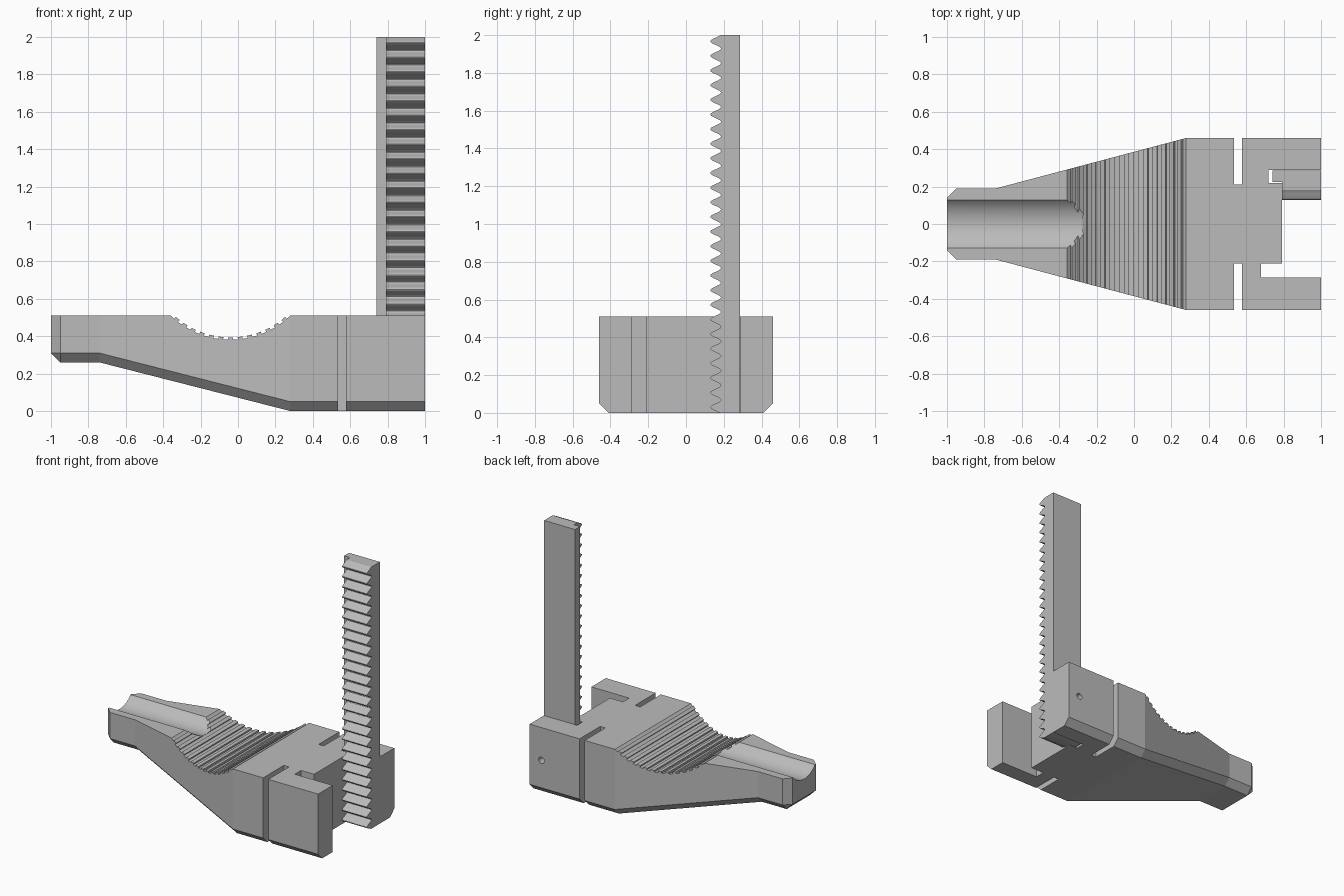
import bpy, bmesh, math
from mathutils import Vector

if "Cube" in bpy.data.objects:
    bpy.data.objects.remove(bpy.data.objects["Cube"], do_unlink=True)

TOP = 0.51
grey = bpy.data.materials.new("plain grey")
grey.use_nodes = True
grey.diffuse_color = (0.5, 0.5, 0.5, 1)
grey.node_tree.nodes["Principled BSDF"].inputs["Base Color"].default_value = (0.5, 0.5, 0.5, 1)


def make(name, bm):
    bmesh.ops.remove_doubles(bm, verts=bm.verts, dist=1e-5)
    bmesh.ops.recalc_face_normals(bm, faces=bm.faces)
    mesh = bpy.data.meshes.new(name)
    bm.to_mesh(mesh)
    bm.free()
    mesh.materials.append(grey)
    obj = bpy.data.objects.new(name, mesh)
    bpy.context.collection.objects.link(obj)
    return obj


def prism(name, points, direction):
    """Extrude a closed planar outline along a direction."""
    bm = bmesh.new()
    face = bm.faces.new([bm.verts.new(p) for p in points])
    moved = bmesh.ops.extrude_face_region(bm, geom=[face])["geom"]
    verts = [v for v in moved if isinstance(v, bmesh.types.BMVert)]
    bmesh.ops.translate(bm, verts=verts, vec=Vector(direction))
    return make(name, bm)


def plan_prism(name, outline, z0, z1):
    return prism(name, [(x, y, z0) for x, y in outline], (0, 0, z1 - z0))


def box_outline(x0, x1, y0, y1):
    return [(x0, y0), (x1, y0), (x1, y1), (x0, y1)]


def cut(target, cutter):
    mod = target.modifiers.new(cutter.name, 'BOOLEAN')
    mod.operation = 'DIFFERENCE'
    mod.solver = 'EXACT'
    mod.object = cutter
    bpy.context.view_layer.update()
    mesh = bpy.data.meshes.new_from_object(
        target.evaluated_get(bpy.context.evaluated_depsgraph_get()))
    target.modifiers.clear()
    target.data = mesh
    bpy.data.objects.remove(cutter, do_unlink=True)


def smooth(obj, degrees):
    obj.data.polygons.foreach_set("use_smooth", [True] * len(obj.data.polygons))
    obj.data.set_sharp_from_angle(angle=math.radians(degrees))


# Handle body: sections of (x, half width, side bottom, floor half width, floor)
sections = [(-1, .14, .31, .14, .31), (-.95, .19, .31, .14, .26),
            (-.74, .19, .31, .14, .26), (.28, .46, .05, .41, 0), (1, .46, .05, .41, 0)]
bm = bmesh.new()
rings = []
for x, w, side, fw, floor in sections:
    half = [(w, TOP), (w, side), (fw, floor)]
    ring = half + [(-y, z) for y, z in reversed(half)]
    rings.append([bm.verts.new((x, y, z)) for y, z in ring])
for a, b in zip(rings, rings[1:]):
    for i in range(6):
        j = (i + 1) % 6
        bm.faces.new((a[i], a[j], b[j], b[i]))
first = rings[0]
bm.faces.new((first[0], first[1], first[4], first[5]))
bm.faces.new(rings[-1])
body = make("handle_body", bm)

# Rounded groove along the narrow end
groove_r, groove_z = .17, TOP + .11
groove = prism("groove_cutter",
               [(-1.1, groove_r * math.cos(i * math.tau / 128),
                 groove_z + groove_r * math.sin(i * math.tau / 128)) for i in range(128)],
               (.98, 0, 0))
cut(body, groove)

# Ribbed thumb hollow
cx, cz, ribs = -.04, .84, 13
reach = math.asin(.32 / .459)
arc = []
for i in range(ribs * 2 + 1):
    radius = .459 if i % 2 == 0 else .446
    for k in range(4):
        a = -reach + 2 * reach * (i + k / 3) / (ribs * 2 + 1)
        arc.append((cx + radius * math.sin(a), cz - radius * math.cos(a)))
hollow = [(arc[0][0], .7)] + arc + [(arc[-1][0], .7)]
cut(body, prism("hollow_cutter", [(x, -.6, z) for x, z in hollow], (0, 1.2, 0)))

# Narrow slots on both sides
for side in (-1, 1):
    cut(body, plan_prism("slot_cutter", box_outline(.535, .578, side * .21, side * .6), -.1, .7))

# Stepped channel in the wide end
channel = [(.79, -.21), (.68, -.21), (.68, -.285), (1.1, -.285),
           (1.1, .288), (.72, .288), (.72, .22), (.79, .22)]
cut(body, plan_prism("channel_cutter", channel, -.1, .7))

# Pin hole in the back wall
hole = [(.9 + .024 * math.cos(i * math.tau / 32), .25,
         .26 + .024 * math.sin(i * math.tau / 32)) for i in range(32)]
cut(body, prism("pin_hole_cutter", hole, (0, .3, 0)))
smooth(body, 10)

# Toothed upright bar
pitch, steps = .0775, 16
count = int(2 / pitch * steps)
teeth = []
for i in range(count + 1):
    z = 2 * i / count
    teeth.append((.79, .157 - .028 * math.cos(math.tau * (z - .03) / pitch), z))
bar = prism("rack_bar", teeth + [(.79, .285, 2), (.79, .285, 0)], (.21, 0, 0))
smooth(bar, 30)

# Guide flange along the bar
plan_prism("rack_flange", box_outline(.74, .79, .225, .285), 0, 2)
